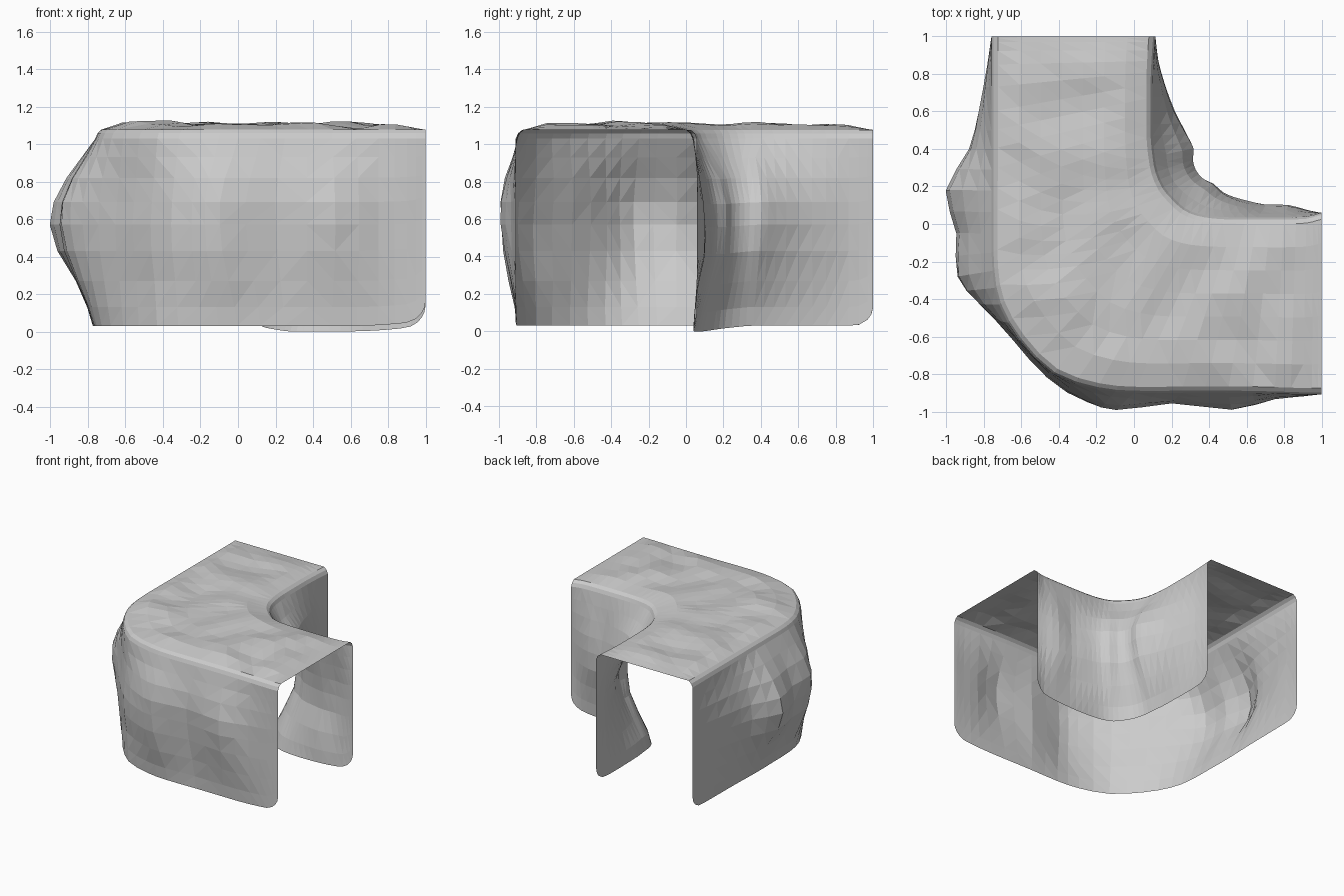
import bpy, bmesh
from mathutils import Vector, noise

if "Cube" in bpy.data.objects:
    bpy.data.objects.remove(bpy.data.objects["Cube"])

# Plan curves of the bent passage, from the back opening round to the right opening
outer_rim = [(-.76, 1), (-.76, .97), (-.76, .85), (-.76, .6), (-.76, .4), (-.76, .18), (-.76, -.05),
             (-.755, -.25), (-.72, -.43), (-.61, -.62), (-.43, -.8), (-.2, -.88), (0, -.9),
             (.25, -.9), (.5, -.9), (.75, -.905), (.9, -.91), (.98, -.91), (1, -.91)]
outer_belly = [(-.76, 1), (-.765, .97), (-.785, .85), (-.83, .6), (-.88, .4), (-.995, .18), (-.945, -.05),
               (-.94, -.28), (-.84, -.43), (-.655, -.61), (-.46, -.81), (-.25, -.955), (-.1, -.995),
               (.2, -.955), (.52, -.985), (.75, -.94), (.9, -.92), (.98, -.91), (1, -.91)]
inner_rim = [(.115, 1), (.112, .97), (.105, .87), (.1, .75), (.1, .6), (.1, .47), (.11, .36),
             (.125, .28), (.16, .2), (.21, .14), (.27, .085), (.34, .055), (.43, .04),
             (.54, .035), (.66, .035), (.8, .035), (.92, .04), (.98, .055), (1, .06)]
inner_belly = [(.115, 1), (.117, .97), (.13, .87), (.165, .75), (.215, .6), (.27, .48), (.315, .4),
               (.315, .34), (.335, .29), (.375, .25), (.43, .225), (.48, .18), (.54, .15),
               (.62, .125), (.7, .105), (.82, .1), (.92, .075), (.98, .063), (1, .06)]
# Height fraction and how far the wall swells there
wall_profile = [(0, .06), (.1, .2), (.24, .5), (.4, .87), (.54, 1),
                (.66, .96), (.79, .68), (.9, .3), (1, 0)]


def refine(points):
    """Catmull-Rom: add a midpoint to every span."""
    p = [Vector(q) for q in points]
    out = []
    for i in range(len(p) - 1):
        a, b, c, d = p[max(i - 1, 0)], p[i], p[i + 1], p[min(i + 2, len(p) - 1)]
        out += [b, (9 * (b + c) - a - d) / 16]
    return out + [p[-1]]


orim, obel, irim, ibel = map(refine, (outer_rim, outer_belly, inner_rim, inner_belly))
last = len(orim) - 1


def end_distance(p):
    return max(0, 1 - max(p.x, p.y))


def foot(p, base):
    """Bottom edge height, rounded up at the open ends."""
    e = end_distance(p)
    d = min(e / .11, 1)
    z = base + .1 * (1 - (1 - (1 - d) ** 2) ** .5)
    return z + (.03 * max(0, 1 - e / .4) ** 2 if p.x > .5 else 0)


def wall(rim, belly, other, base):
    """One wall column from the foot to the rolled upper edge."""
    z0 = foot(rim, base)
    inward = (other - rim).normalized()
    amp = min(end_distance(rim) * .08, .025)
    col = []
    for f, w in wall_profile:
        z = z0 + (1.03 - z0) * f
        p = rim.lerp(belly, w)
        # broad dents, fading at the foot and the rim
        dent = noise.noise(Vector((p.x * 3, p.y * 3, z * 3.2)))
        p = p + inward * dent * amp * min(1, 4 * f * (1 - f))
        col.append(Vector((p.x, p.y, z)))
    for off, z in ((.012, 1.058), (.035, 1.077)):
        q = rim + inward * off
        if end_distance(rim) < .001:          # keep the openings planar
            q = Vector((rim.x, q.y)) if rim.x > .9 else Vector((q.x, rim.y))
        col.append(Vector((q.x, q.y, z)))
    return col


# Cross-sections: outer wall, uneven roof, inner wall
sections = []
for i in range(last + 1):
    d = end_distance(orim[i])
    left = wall(orim[i], obel[i], irim[i], .03)
    right = wall(irim[i], ibel[i], orim[i], .03 - .03 * min(1, max(0, i / last - .35) * 5)
                 + .02 * max(0, i / last - .7))
    roof = []
    for k in range(1, 7):
        p = left[-1].lerp(right[-1], k / 7)
        bump = noise.noise(Vector((p.x * 4, p.y * 4, 5)))
        p.z += min(d * .12, .026) + bump * min(d * .12, .035)
        roof.append(p)
    sections.append(left + roof + right[::-1])

bm = bmesh.new()
grid = [[bm.verts.new(p) for p in s] for s in sections]
for a, b in zip(grid, grid[1:]):
    for j in range(len(a) - 1):
        bm.faces.new((a[j], a[j + 1], b[j + 1], b[j]))
bmesh.ops.triangulate(bm, faces=bm.faces[:], quad_method='SHORT_EDGE')
bmesh.ops.recalc_face_normals(bm, faces=bm.faces[:])
# Make the roof face upward
top = max(bm.faces, key=lambda f: f.calc_center_median().z)
if top.normal.z < 0:
    bmesh.ops.reverse_faces(bm, faces=bm.faces[:])

mesh = bpy.data.meshes.new("rock_passage_corner")
bm.to_mesh(mesh)
bm.free()
obj = bpy.data.objects.new("rock_passage_corner", mesh)
bpy.context.collection.objects.link(obj)
